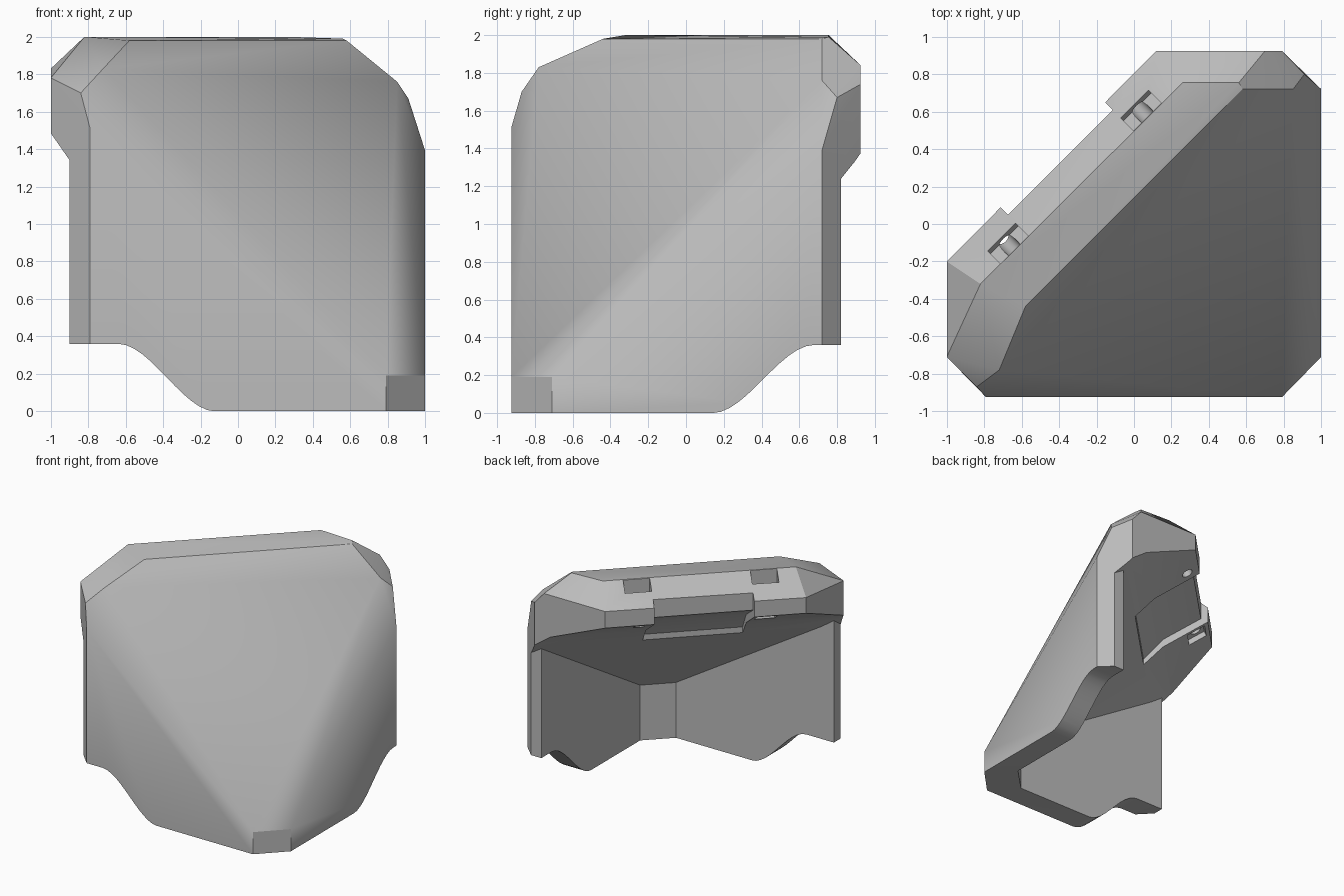
import bpy, bmesh, math
from mathutils import Matrix, Vector

if "Cube" in bpy.data.objects:
    bpy.data.objects.remove(bpy.data.objects["Cube"], do_unlink=True)

grey = bpy.data.materials.new("light_grey")
grey.use_nodes = True
colour = (0.5, 0.5, 0.5, 1)
grey.diffuse_color = colour
grey.node_tree.nodes["Principled BSDF"].inputs["Base Color"].default_value = colour


def make_object(name, bm):
    bmesh.ops.recalc_face_normals(bm, faces=bm.faces)
    mesh = bpy.data.meshes.new(name)
    bm.to_mesh(mesh)
    bm.free()
    mesh.materials.append(grey)
    ob = bpy.data.objects.new(name, mesh)
    bpy.context.collection.objects.link(ob)
    return ob


def prism(name, points, axes, low, high):
    """Extrude a 2D profile; axes are its two directions and the sweep."""
    u, v, w = (Vector(a) for a in axes)
    bm = bmesh.new()
    face = bm.faces.new([bm.verts.new(u * a + v * b + w * low) for a, b in points])
    new = bmesh.ops.extrude_face_region(bm, geom=[face])["geom"]
    moved = [g for g in new if isinstance(g, bmesh.types.BMVert)]
    bmesh.ops.translate(bm, verts=moved, vec=w * (high - low))
    return make_object(name, bm)


def boolean(ob, cutter, operation="DIFFERENCE"):
    mod = ob.modifiers.new("cut", "BOOLEAN")
    mod.operation = operation
    mod.solver = "EXACT"
    mod.object = cutter
    bpy.context.view_layer.objects.active = ob
    bpy.ops.object.modifier_apply(modifier=mod.name)
    bpy.data.objects.remove(cutter, do_unlink=True)


X, Y, Z = (1, 0, 0), (0, 1, 0), (0, 0, 1)
r = math.sqrt(0.5)
D, L = (r, -r, 0), (r, r, 0)      # towards the corner, and along the diagonal
PLAN, SIDE = (X, Y, Z), (D, Z, L)

# Outer shell: hull of the chamfered footprint and the sloped upper edges
footprint = [(0.79, -0.925), (1, -0.71), (1, 0.72), (0.79, 0.925),
             (0.12, 0.925), (-1, -0.2), (-1, -0.71), (-0.79, -0.925)]
heights = [0.19, 0.19, 1.39, 1.74, 1.84, 1.83, 1.78, 1.51]
upper = [(-0.58, -0.44, 1.98), (-0.72, -0.78, 1.83), (-0.84, -0.87, 1.70),
         (0.58, 0.72, 1.98), (0.85, 0.72, 1.76), (0.91, 0.80, 1.67),
         (-0.82, -0.32, 2), (0.26, 0.755, 2), (0.56, 0.755, 1.99),
         (0.70, 0.925, 1.84)]
bm = bmesh.new()
for (x, y), h in zip(footprint, heights):
    bm.verts.new((x, y, 0))
    bm.verts.new((x, y, h))
for p in upper:
    bm.verts.new(p)
hull = bmesh.ops.convex_hull(bm, input=bm.verts)
spare = [g for g in hull["geom_interior"] if isinstance(g, bmesh.types.BMVert)]
bmesh.ops.delete(bm, geom=spare, context="VERTS")
body = make_object("corner_cover", bm)

# Hollow between the two walls, under the sloped ceiling
hollow = prism("hollow", [(0.6, -0.72), (0.8, -0.52), (0.8, 0.82), (1.3, 0.82),
                          (1.3, 2), (-2, 2), (-2, -1.3), (-0.9, -1.3),
                          (-0.9, -0.72)], PLAN, -0.5, 2.5)
under = prism("under_ceiling", [(-2.5, 1.70), (-0.573, 1.70), (-0.2, 1.48),
                                (-0.05, 1.33), (0.95, 0.46), (1.6, 0.2),
                                (1.6, -0.3), (-2.5, -0.3)], SIDE, -3, 3)
boolean(hollow, under, "INTERSECT")
boolean(body, hollow)

# Curved cutaway under the end of each wall
def wing_cut(end, start, finish, axes, low, high):
    steps = [i / 12 for i in range(13)]
    curve = [(start + (finish - start) * t,
              0.36 * (1 - t * t * (3 - 2 * t)) - 0.001 * t) for t in steps]
    outline = [(end, -0.1), (end, 0.36)] + curve + [(finish, -0.1)]
    boolean(body, prism("wing_cut", outline, axes, low, high))


wing_cut(-1.3, -0.64, -0.12, (X, Z, Y), -1.2, -0.6)
wing_cut(1.3, 0.68, 0.14, (Y, Z, X), 0.6, 1.2)

# Shallow channel across the back rim between the two mounts
channel = [(-0.8, 2.2), (-0.51, 2.2), (-0.51, 1.73), (-0.2, 1.55),
           (-0.04, 1.37), (-0.04, 1.2), (-0.8, 1.2)]
boolean(body, prism("channel", channel, SIDE, -0.44, 0.35))

# Mount pockets with slanted screw holes
axis = Vector(D) * -0.12 + Vector(Z) * -0.25
for middle in (-0.55, 0.455):
    pocket = [(-0.355, 2.2), (-0.355, 1.87), (-0.43, 1.80), (-0.45, 1.87), (-0.45, 2.2)]
    boolean(body, prism("pocket", pocket, SIDE, middle - 0.105, middle + 0.105))
    bm = bmesh.new()
    centre = Vector(D) * -0.45 + Vector(L) * middle + Vector(Z) * 1.70
    spin = axis.to_track_quat("Z", "Y").to_matrix().to_4x4()
    bmesh.ops.create_cone(bm, cap_ends=True, segments=24, radius1=0.045,
                          radius2=0.045, depth=0.4,
                          matrix=Matrix.Translation(centre) @ spin)
    boolean(body, make_object("screw_hole", bm))

# Nut pocket below one mount
nut = [(-0.52, 1.72), (-0.38, 1.64), (-0.44, 1.5), (-0.58, 1.58)]
boolean(body, prism("nut_pocket", nut, SIDE, -0.63, -0.47))

# Smooth the gently folded faces and keep the hard edges
bpy.ops.object.select_all(action="DESELECT")
body.select_set(True)
bpy.context.view_layer.objects.active = body
bpy.ops.object.shade_smooth_by_angle(angle=math.radians(32))
